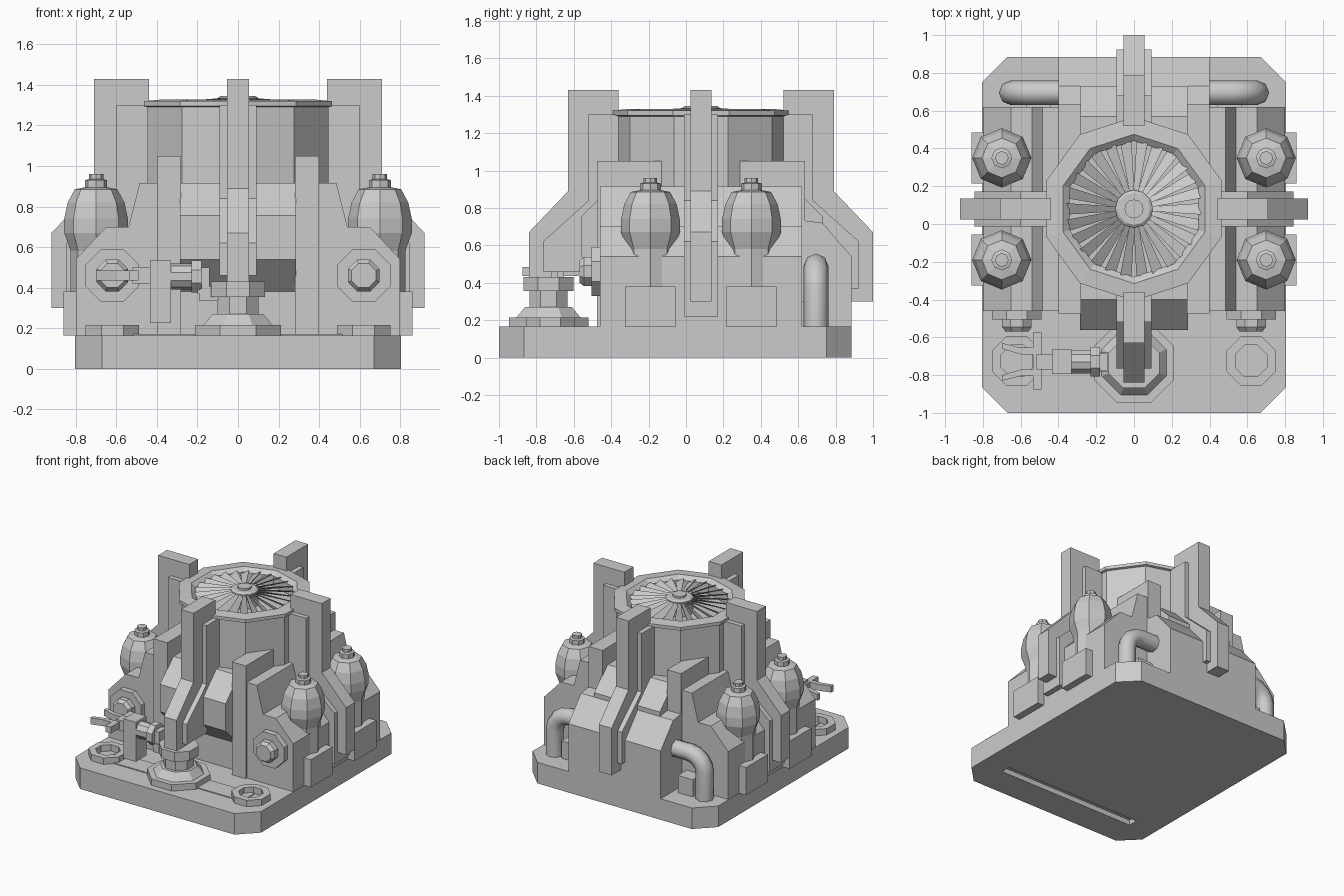
import bpy, bmesh, math
from mathutils import Matrix, Vector

if "Cube" in bpy.data.objects:
    bpy.data.objects.remove(bpy.data.objects["Cube"])

CY = 0.08  # y of the turbine axis


def finish(name, bm):
    bmesh.ops.recalc_face_normals(bm, faces=bm.faces)
    me = bpy.data.meshes.new(name)
    bm.to_mesh(me)
    bm.free()
    ob = bpy.data.objects.new(name, me)
    bpy.context.collection.objects.link(ob)
    return ob


def box(name, x0, x1, y0, y1, z0, z1):
    return prism(name, [(x0, y0), (x1, y0), (x1, y1), (x0, y1)], z0, z1)


def prism(name, pts, a, b, axis='Z', m=None):
    """Extrude a 2D outline from a to b along an axis."""
    put = {'Z': lambda p, t: (p[0], p[1], t), 'Y': lambda p, t: (p[0], t, p[1]),
           'X': lambda p, t: (t, p[0], p[1])}[axis]
    bm = bmesh.new()
    lo = [bm.verts.new(put(p, a)) for p in pts]
    hi = [bm.verts.new(put(p, b)) for p in pts]
    bm.faces.new(lo)
    bm.faces.new(hi)
    n = len(pts)
    for i in range(n):
        bm.faces.new((lo[i], lo[(i + 1) % n], hi[(i + 1) % n], hi[i]))
    if m:
        bm.transform(m)
    return finish(name, bm)


def lathe(name, prof, n, loc, axis='Z', phase=0.0, closed=False):
    """Revolve (radius, height) points into an n-sided solid."""
    bm = bmesh.new()
    rings = [[bm.verts.new((r * math.cos(phase + k * math.tau / n),
                            r * math.sin(phase + k * math.tau / n), z))
              for k in range(n)] for r, z in prof]
    pairs = list(zip(rings, rings[1:]))
    if closed:
        pairs.append((rings[-1], rings[0]))
    else:
        bm.faces.new(rings[0])
        bm.faces.new(rings[-1])
    for a, b in pairs:
        for k in range(n):
            j = (k + 1) % n
            bm.faces.new((a[k], a[j], b[j], b[k]))
    rot = {'Z': Matrix(), '-Y': Matrix.Rotation(math.pi / 2, 4, 'X'),
           'X': Matrix.Rotation(math.pi / 2, 4, 'Y')}[axis]
    bm.transform(Matrix.Translation(loc) @ rot)
    return finish(name, bm)


# base slab with clipped corners and an underside slot
c = 0.135
X, Y0, Y1 = 0.805, -1.0, 0.885
base = prism("base", [(-X + c, Y0), (X - c, Y0), (X, Y0 + c), (X, Y1 - c),
                      (X - c, Y1), (-X + c, Y1), (-X, Y1 - c), (-X, Y0 + c)], 0, 0.165)
slot = box("slot_cutter", -0.6, 0.6, -0.765, -0.69, -0.05, 0.04)
slot.hide_render = True
slot.hide_viewport = True
mod = base.modifiers.new("slot", 'BOOLEAN')
mod.operation, mod.object, mod.solver = 'DIFFERENCE', slot, 'EXACT'
box("front_strip", -0.6, 0.6, -0.805, -0.65, 0.15, 0.172)

# central block with sloped front and back
prism("core_block", [(-0.40, 0.1), (-0.40, 0.38), (-0.56, 0.54), (-0.56, 0.755), (-0.40, 0.915),
                     (0.57, 0.915), (0.73, 0.755), (0.73, 0.1)], -0.285, 0.285, 'X')
prism("rear_block", [(0.5, 0.1), (0.5, 0.75), (0.73, 0.72), (0.885, 0.54), (0.885, 0.1)],
      -0.40, 0.40, 'X')

oct8 = math.pi / 8
for s, side in ((-1, "left"), (1, "right")):
    # stepped flank and its taller inner buttress
    prism("flank_" + side, [(s * x, z) for x, z in
          [(0.28, 0.1), (0.80, 0.1), (0.80, 0.54), (0.65, 0.70), (0.54, 0.70),
           (0.485, 0.915), (0.28, 0.915)]], -0.46, 0.62, 'Y')
    box("buttress_" + side, min(s * 0.28, s * 0.40), max(s * 0.28, s * 0.40),
        -0.475, 0.635, 0.1, 1.05)
    # bolt boss on flank front
    lathe("boss_" + side, [(0.142, 0), (0.142, 0.05), (0.085, 0.05), (0.085, 0.09),
                           (0.065, 0.115)], 8, (s * 0.62, -0.455, 0.46), '-Y', oct8)
    # mounting ring on base
    lathe("mount_ring_" + side, [(0.142, 0.15), (0.142, 0.215), (0.09, 0.215), (0.09, 0.15)],
          8, (s * 0.62, -0.725, 0), 'Z', oct8, True)
    # gas bottles with their supports
    for y, end in ((-0.19, "front"), (0.35, "rear")):
        lathe(f"bottle_{side}_{end}",
              [(0.125, 0.37), (0.125, 0.58), (0.157, 0.67), (0.157, 0.74), (0.14, 0.82),
               (0.105, 0.885), (0.055, 0.895), (0.055, 0.93), (0.036, 0.935), (0.036, 0.96)],
              8, (s * 0.70, y, 0))
        box(f"bottle_support_{side}_{end}", min(s * 0.5, s * 0.86), max(s * 0.5, s * 0.86),
            y - 0.135, y + 0.135, 0.163, 0.38)
    # bent rear pipe
    cu = bpy.data.curves.new("rear_pipe_" + side, 'CURVE')
    cu.dimensions = '3D'
    path = [(0.65, 0.16), (0.65, 0.36)]
    path += [(0.52 + 0.13 * math.cos(a), 0.36 + 0.13 * math.sin(a))
             for a in (math.pi / 8, math.pi / 4, 3 * math.pi / 8, math.pi / 2)]
    path += [(0.36, 0.49)]
    sp = cu.splines.new('POLY')
    sp.points.add(len(path) - 1)
    for p, (x, z) in zip(sp.points, path):
        p.co = (s * x, 0.695, z, 1)
    cu.bevel_depth = 0.066
    cu.bevel_resolution = 2
    cu.use_fill_caps = True
    bpy.context.collection.objects.link(bpy.data.objects.new("rear_pipe_" + side, cu))
    box("rear_step_" + side, min(s * 0.44, s * 0.57), max(s * 0.44, s * 0.57),
        0.6, 0.73, 0.163, 0.30)

# four radial fins: narrow outer plate over a wider inner rib
for ang, label, zf, zr in ((0, "right", 0.30, 0.22), (90, "rear", 0.30, 0.37),
                           (180, "left", 0.30, 0.22), (270, "front", 0.42, 0.46)):
    m = Matrix.Translation((0, CY, 0)) @ Matrix.Rotation(math.radians(ang), 4, 'Z')
    prism("fin_" + label, [(0.44, 1.43), (0.71, 1.43), (0.71, 0.89), (0.92, 0.67), (0.92, zf),
                           (0.80, zf), (0.80, 0.6), (0.44, 0.85)], -0.055, 0.055, 'Y', m)
    prism("fin_rib_" + label, [(0.41, 1.30), (0.60, 1.30), (0.60, 0.84), (0.845, 0.62),
                               (0.845, zr), (0.60, zr), (0.41, 0.75)], -0.092, 0.092, 'Y', m)

# ten-sided turbine housing with recessed mouth
lathe("turbine_housing", [(0.47, 0.5), (0.47, 1.29), (0.487, 1.295), (0.487, 1.32),
                          (0.395, 1.328), (0.36, 1.30), (0.36, 1.22)],
      10, (0, CY, 0), 'Z', math.pi / 2)
lathe("turbine_hub", [(0.10, 1.20), (0.10, 1.335), (0.085, 1.345), (0.05, 1.345), (0.05, 1.36)],
      12, (0, CY, 0))

# pitched fan blades
bm = bmesh.new()
N = 26
for i in range(N):
    m = Matrix.Translation((0, CY, 0)) @ Matrix.Rotation(i * math.tau / N, 4, 'Z')
    quad = [(0.08, -0.012, 1.335), (0.355, -0.03, 1.315), (0.355, 0.03, 1.285), (0.08, 0.012, 1.315)]
    top = [bm.verts.new(m @ Vector(p)) for p in quad]
    bot = [bm.verts.new(m @ (Vector(p) - Vector((0, 0, 0.008)))) for p in quad]
    bm.faces.new(top)
    bm.faces.new(bot)
    for k in range(4):
        j = (k + 1) % 4
        bm.faces.new((top[k], top[j], bot[j], bot[k]))
finish("fan_blades", bm)

# front pedestal and cup below the front fin
lathe("pedestal", [(0.23, 0.15), (0.23, 0.215), (0.185, 0.215), (0.135, 0.27), (0.11, 0.27),
                   (0.11, 0.355), (0.145, 0.355), (0.145, 0.43)], 8, (0, -0.735, 0), 'Z', oct8)

# valve and clamp reaching left from the pedestal
VY = -0.73
box("valve_elbow", -0.19, -0.08, VY - 0.05, VY + 0.05, 0.335, 0.405)
box("valve_neck", -0.20, -0.14, VY - 0.045, VY + 0.045, 0.37, 0.50)
lathe("valve_flange", [(0.085, -0.23), (0.085, -0.18)], 8, (0, VY, 0.455), 'X', oct8)
lathe("valve_barrel", [(0.065, -0.36), (0.065, -0.22)], 10, (0, VY, 0.455), 'X')
box("clamp_post", -0.435, -0.33, VY - 0.065, VY + 0.065, 0.225, 0.535)
box("clamp_link", -0.52, -0.43, VY - 0.04, VY + 0.04, 0.42, 0.50)
box("clamp_crossbar", -0.535, -0.49, -0.875, -0.575, 0.435, 0.485)
for s, side in ((-1, "front"), (1, "rear")):
    prism("clamp_prong_" + side, [(-0.50, VY + s * 0.04), (-0.50, VY + s * 0.075),
                                  (-0.60, VY + s * 0.075), (-0.70, VY + s * 0.10),
                                  (-0.70, VY + s * 0.07), (-0.60, VY + s * 0.04)], 0.435, 0.485)
